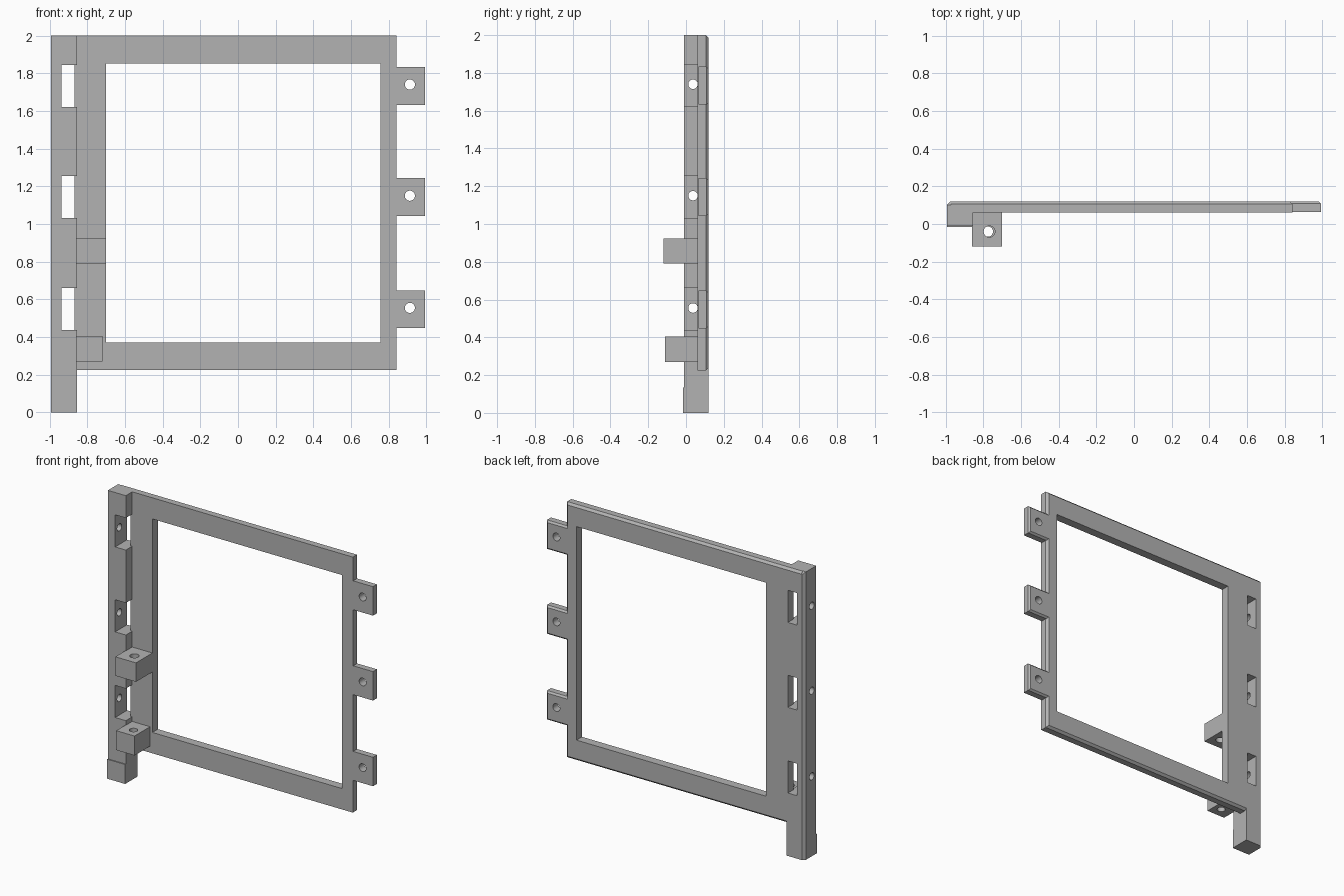
import bpy, bmesh, math
from mathutils import Matrix, Vector

cube = bpy.data.objects.get("Cube")
if cube:
    bpy.data.objects.remove(cube, do_unlink=True)

grey = bpy.data.materials.new("plain grey")
grey.use_nodes = True
colour = (0.45, 0.45, 0.45, 1)
grey.diffuse_color = colour
grey.node_tree.nodes["Principled BSDF"].inputs["Base Color"].default_value = colour

BACK = 0.12      # rear face shared by all parts
PLATE = 0.06     # front face of the thin plate
LEFT = -0.993
INNER = -0.855   # inner side of the post
HEIGHTS = (1.735, 1.145, 0.55)


def finish(name, bm):
    mesh = bpy.data.meshes.new(name)
    bm.to_mesh(mesh)
    bm.free()
    mesh.materials.append(grey)
    obj = bpy.data.objects.new(name, mesh)
    bpy.context.collection.objects.link(obj)
    return obj


def box(name, x, y, z, chamfer=(), size=0.015):
    """Box from ranges; chamfer lists the outward sides whose rear edge is cut."""
    bm = bmesh.new()
    bmesh.ops.create_cube(bm, size=1)
    for v in bm.verts:
        v.co = [r[0] if c < 0 else r[1] for c, r in zip(v.co, (x, y, z))]
    bm.normal_update()
    rear = Vector((0, 1, 0))
    edges = []
    for e in bm.edges:
        normals = [f.normal for f in e.link_faces]
        if any(n.dot(rear) > 0.9 for n in normals) and any(
                n.dot(Vector(s)) > 0.9 for n in normals for s in chamfer):
            edges.append(e)
    if edges:
        bmesh.ops.bevel(bm, geom=edges, offset=size, segments=1, affect='EDGES')
    return finish(name, bm)


def rod(name, centre, axis, radius, length):
    bm = bmesh.new()
    turn = Vector((0, 0, 1)).rotation_difference(Vector(axis)).to_matrix().to_4x4()
    bmesh.ops.create_cone(bm, cap_ends=True, segments=32, radius1=radius, radius2=radius,
                          depth=length, matrix=Matrix.Translation(centre) @ turn)
    return finish(name, bm)


def combine(target, tool, operation):
    mod = target.modifiers.new(operation.lower(), 'BOOLEAN')
    mod.operation, mod.solver, mod.object = operation, 'EXACT', tool
    bpy.context.view_layer.objects.active = target
    bpy.ops.object.modifier_apply(modifier=mod.name)
    bpy.data.objects.remove(tool, do_unlink=True)


UP, DOWN, RIGHT, OUT = (0, 0, 1), (0, 0, -1), (1, 0, 0), (-1, 0, 0)

# Thin window frame
frame = box("window_frame", (-0.97, 0.84), (PLATE, BACK), (0.225, 2), (UP, DOWN, RIGHT))
combine(frame, box("opening", (-0.70, 0.757), (-1, 1), (0.37, 1.853)), 'DIFFERENCE')

# Thick side post with a slightly deeper foot
post = box("side_post", (LEFT, INNER), (-0.01, BACK), (0, 2), (UP, OUT), 0.018)
combine(post, box("foot", (LEFT, INNER), (-0.017, 0.05), (0, 0.135)), 'UNION')
combine(frame, post, 'UNION')

# Slots, side notches and cross holes along the post
for z in HEIGHTS:
    span = (z - 0.113, z + 0.11)
    combine(frame, box("notch", (-0.937, -0.80), (-0.1, PLATE), span), 'DIFFERENCE')
    combine(frame, box("slot", (-0.937, -0.867), (0, 0.2), span), 'DIFFERENCE')
    combine(frame, rod("cross_hole", (-0.98, 0.037, z + 0.005), RIGHT, 0.025, 0.15), 'DIFFERENCE')

# Drilled blocks on the front
for x1, front, low, high, hole_x, radius in ((-0.70, -0.12, 0.79, 0.922, -0.768, 0.03),
                                            (-0.718, -0.11, 0.27, 0.405, -0.775, 0.027)):
    block = box("block", (INNER - 0.004, x1), (front, PLATE + 0.01), (low, high))
    combine(block, rod("hole", (hole_x, -0.04, (low + high) / 2), UP, radius, 0.3), 'DIFFERENCE')
    combine(frame, block, 'UNION')

# Mounting tabs on the opposite side
for z in HEIGHTS:
    tab = box("tab", (0.82, 0.992), (PLATE + 0.005, BACK), (z - 0.103, z + 0.098), (UP, RIGHT, DOWN), 0.012)
    combine(tab, rod("tab_hole", (0.912, 0.1, z + 0.005), (0, 1, 0), 0.027, 0.3), 'DIFFERENCE')
    combine(frame, tab, 'UNION')

# Smooth hole walls while keeping corners sharp
bpy.ops.object.select_all(action='DESELECT')
frame.select_set(True)
bpy.context.view_layer.objects.active = frame
bpy.ops.object.shade_smooth_by_angle(angle=math.radians(30))
